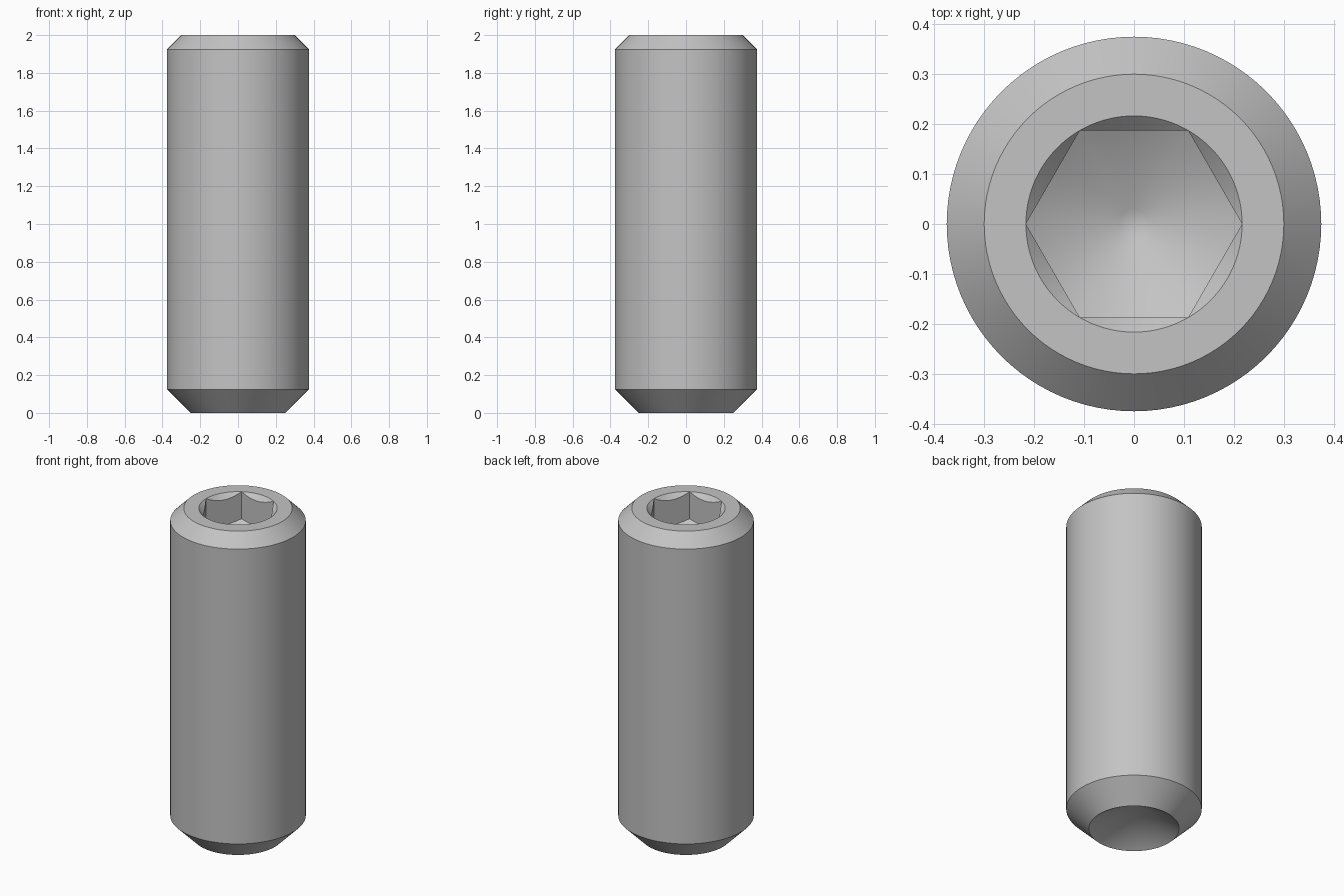
import bpy, bmesh, math

cube = bpy.data.objects.get("Cube")
if cube:
    bpy.data.objects.remove(cube, do_unlink=True)

SIDES = 96               # multiple of six, so socket corners land on vertices
HEX_CORNER = 0.2165
HEX_FLAT = HEX_CORNER * math.cos(math.pi / 6)
SLOPE = math.tan(math.pi / 6)
FLOOR_Z = 1.835          # socket floor height at the hex corners

steel = bpy.data.materials.new("steel grey")
steel.use_nodes = True
colour = (0.55, 0.55, 0.55, 1)
steel.diffuse_color = colour
steel.node_tree.nodes["Principled BSDF"].inputs["Base Color"].default_value = colour


def circle(r, z):
    """Ring of constant radius and height."""
    return lambda a: (r, z)


def hex_radius(a):
    """Distance from the axis to the hexagon wall at an angle."""
    return HEX_FLAT / math.cos(a % (math.pi / 3) - math.pi / 6)


def countersink_edge(a):
    r = hex_radius(a)
    return r, 2 - (HEX_CORNER - r)


def floor_edge(a):
    r = hex_radius(a)
    return r, FLOOR_Z - (HEX_CORNER - r) * SLOPE


# Rings from the cup point, up the outside, and down into the hex socket
tip_r = 0.03
tip_z = FLOOR_Z - (HEX_CORNER - tip_r) * SLOPE
rings = [
    circle(0.25, 0), circle(0.375, 0.125),
    circle(0.375, 1.925), circle(0.3, 2),
    circle(HEX_CORNER, 2), countersink_edge, floor_edge,
    circle(tip_r, tip_z),
]

bm = bmesh.new()
loops = []
for ring in rings:
    loop = []
    for i in range(SIDES):
        a = math.tau * i / SIDES
        r, z = ring(a)
        loop.append(bm.verts.new((r * math.cos(a), r * math.sin(a), z)))
    loops.append(loop)

for low, high in zip(loops, loops[1:]):
    for i in range(SIDES):
        j = (i + 1) % SIDES
        bm.faces.new((low[i], low[j], high[j], high[i]))

# Conical cup underneath and shallow drill tip in the socket
cup = bm.verts.new((0, 0, 0.25 * SLOPE))
tip = bm.verts.new((0, 0, tip_z - 0.004))
for i in range(SIDES):
    j = (i + 1) % SIDES
    bm.faces.new((cup, loops[0][j], loops[0][i]))
    bm.faces.new((tip, loops[-1][i], loops[-1][j]))

bmesh.ops.remove_doubles(bm, verts=bm.verts, dist=0.00001)
bmesh.ops.recalc_face_normals(bm, faces=bm.faces)

mesh = bpy.data.meshes.new("set_screw")
bm.to_mesh(mesh)
bm.free()
mesh.materials.append(steel)
screw = bpy.data.objects.new("set_screw", mesh)
bpy.context.collection.objects.link(screw)

# Smooth curved walls, crisp chamfer and socket edges
bpy.ops.object.select_all(action="DESELECT")
screw.select_set(True)
bpy.context.view_layer.objects.active = screw
bpy.ops.object.shade_smooth_by_angle(angle=math.radians(30))
